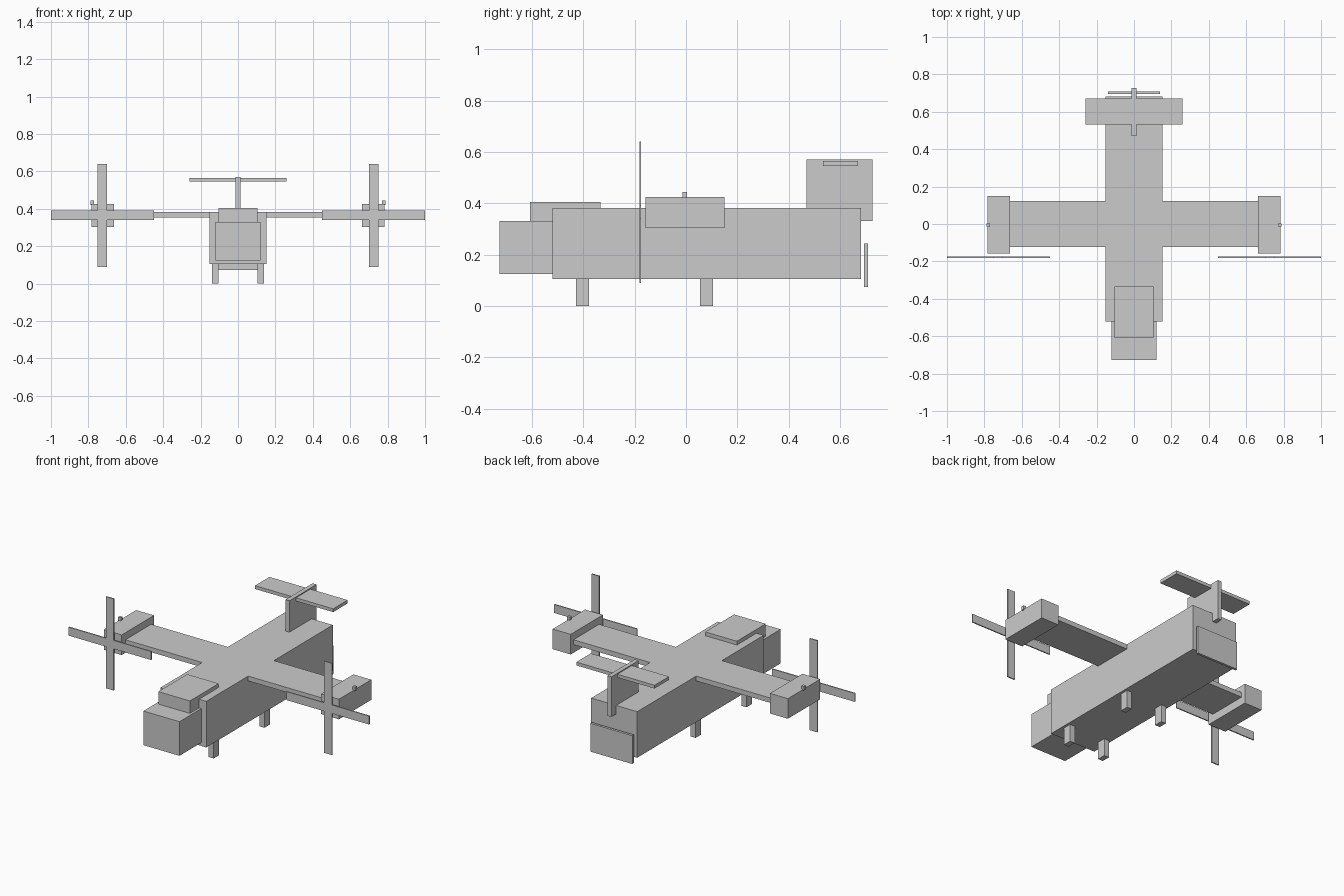
import bpy
import bmesh
from mathutils import Matrix, Vector

if "Cube" in bpy.data.objects:
    bpy.data.objects.remove(bpy.data.objects["Cube"])


def box(name, x, y, z):
    """Axis-aligned box from (min, max) ranges."""
    lo, hi = Vector((x[0], y[0], z[0])), Vector((x[1], y[1], z[1]))
    bm = bmesh.new()
    bmesh.ops.create_cube(bm, size=1, matrix=Matrix.Translation((lo + hi) / 2)
                          @ Matrix.Diagonal((*(hi - lo), 1)))
    mesh = bpy.data.meshes.new(name)
    bm.to_mesh(mesh)
    bm.free()
    obj = bpy.data.objects.new(name, mesh)
    bpy.context.collection.objects.link(obj)
    return obj


def pair(name, x, y, z):
    """Box on the right and its mirror on the left."""
    box(name + "_right", x, y, z)
    box(name + "_left", (-x[1], -x[0]), y, z)


# Body
box("fuselage", (-0.153, 0.153), (-0.52, 0.682), (0.105, 0.382))
box("nose", (-0.12, 0.12), (-0.727, -0.52), (0.125, 0.33))
box("cockpit_canopy", (-0.105, 0.105), (-0.607, -0.333), (0.33, 0.405))
box("rear_ramp", (-0.139, 0.139), (0.694, 0.709), (0.074, 0.244))

# Wings with tilting engine pods and beacon lights
pair("wing", (0.15, 0.70), (-0.122, 0.122), (0.353, 0.382))
pair("engine_pod", (0.663, 0.782), (-0.158, 0.149), (0.304, 0.425))
pair("pod_light", (0.77, 0.788), (-0.014, 0.004), (0.42, 0.444))

# Rotors: two crossed blades per side
pair("rotor_blade_horizontal", (0.45, 1.0), (-0.182, -0.175), (0.34, 0.391))
pair("rotor_blade_vertical", (0.70, 0.751), (-0.182, -0.175), (0.09, 0.641))

# Tail
box("tail_fin", (-0.013, 0.013), (0.47, 0.727), (0.33, 0.571))
box("tailplane", (-0.26, 0.26), (0.533, 0.67), (0.545, 0.565))

# Landing gear
for place, y in (("front", -0.403), ("rear", 0.08)):
    pair(place + "_leg", (0.105, 0.138), (y - 0.026, y + 0.026), (0, 0.12))
